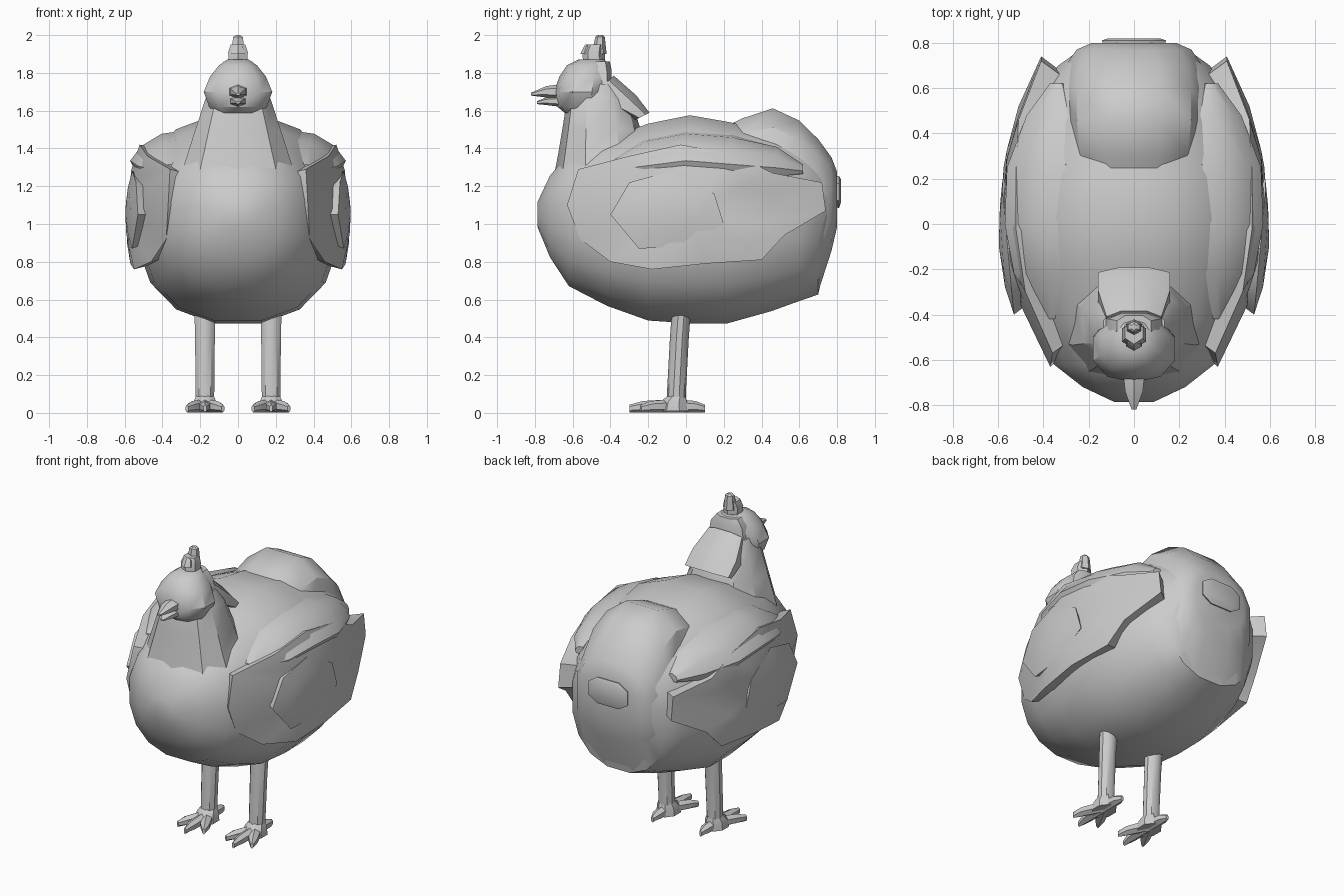
import bpy, bmesh, math
from mathutils import Vector


def finish(bm, name, angle=35):
    bmesh.ops.recalc_face_normals(bm, faces=bm.faces)
    me = bpy.data.meshes.new(name)
    bm.to_mesh(me)
    bm.free()
    ob = bpy.data.objects.new(name, me)
    bpy.context.collection.objects.link(ob)
    bpy.ops.object.select_all(action='DESELECT')
    ob.select_set(True)
    bpy.context.view_layer.objects.active = ob
    bpy.ops.object.shade_smooth_by_angle(angle=math.radians(angle))
    return ob


def loft(name, rings, n, power=1.0):
    """rings: (centre, u vector, v vector); skinned and capped."""
    bm = bmesh.new()
    f = lambda t: math.copysign(abs(t) ** power, t)
    rows = []
    for c, u, v in rings:
        row = []
        for i in range(n):
            a = 2 * math.pi * (i + 0.5) / n
            row.append(bm.verts.new(Vector(c) + Vector(u) * f(math.cos(a)) + Vector(v) * f(math.sin(a))))
        rows.append(row)
    for a, b in zip(rows, rows[1:]):
        for i in range(n):
            j = (i + 1) % n
            bm.faces.new((a[i], a[j], b[j], b[i]))
    bm.faces.new(rows[0])
    bm.faces.new(rows[-1])
    return finish(bm, name)


def loft_y(name, secs, n, power=1.0, x=0):
    # sections: y, bottom z, top z, half width
    return loft(name, [((x, y, (b + t) / 2), (w, 0, 0), (0, 0, (t - b) / 2)) for y, b, t, w in secs], n, power)


def loft_z(name, secs, n, power=1.0, x=0):
    # sections: z, front y, back y, half width
    return loft(name, [((x, (f + b) / 2, z), (w, 0, 0), (0, (b - f) / 2, 0)) for z, f, b, w in secs], n, power)


def dome(name, outline, side, x_rim, x_top, x_in):
    """Shield-like plate: a (y, z, x offset) outline with a raised middle."""
    bm = bmesh.new()
    k = len(outline)
    cy = sum(p[0] for p in outline) / k
    cz = sum(p[1] for p in outline) / k
    rows = []
    for s, x, m in ((0.9, x_in, 0.8), (1.0, x_rim, 1), (0.6, x_top, 0.45)):
        rows.append([bm.verts.new((side * (x + dx * m), cy + (y - cy) * s, cz + (z - cz) * s))
                     for y, z, dx in outline])
    for a, b in zip(rows, rows[1:]):
        for i in range(k):
            j = (i + 1) % k
            bm.faces.new((a[i], a[j], b[j], b[i]))
    bm.faces.new(rows[0])
    mid = bm.verts.new((side * (x_top + 0.005), cy, cz))
    for i in range(k):
        bm.faces.new((rows[2][i], rows[2][(i + 1) % k], mid))
    return finish(bm, name, 40)


# Body with full breast
loft_y("body", [(-0.785, 0.98, 1.12, 0.09), (-0.72, 0.82, 1.26, 0.23), (-0.62, 0.665, 1.38, 0.36),
                (-0.42, 0.56, 1.46, 0.45), (-0.2, 0.48, 1.54, 0.52), (0.02, 0.465, 1.585, 0.545),
                (0.22, 0.465, 1.55, 0.535), (0.45, 0.53, 1.5, 0.48), (0.6, 0.585, 1.46, 0.41),
                (0.7, 0.62, 1.4, 0.34), (0.77, 0.95, 1.3, 0.24)], 16, 0.87)

# Rounded rump and tail
loft_y("tail", [(0.2, 0.95, 1.52, 0.27), (0.3, 0.8, 1.57, 0.31), (0.46, 0.65, 1.625, 0.33),
                (0.6, 0.62, 1.56, 0.33), (0.7, 0.63, 1.46, 0.31), (0.77, 0.85, 1.36, 0.26),
                (0.8, 0.98, 1.28, 0.19)], 12, 0.77)
loft_y("tail_tuft", [(0.72, 1.1, 1.24, 0.12), (0.81, 1.08, 1.26, 0.15), (0.82, 1.11, 1.24, 0.12)], 8, 0.7)

# Neck and hackle feathers
loft_z("neck", [(1.25, -0.7, -0.15, 0.32), (1.38, -0.675, -0.21, 0.275), (1.5, -0.655, -0.24, 0.235),
                (1.66, -0.63, -0.29, 0.18), (1.74, -0.6, -0.35, 0.14)], 10, 0.8)
loft("nape", [((0, -0.43, 1.74), (0.13, 0, 0), (0, 0.05, 0.05)),
              ((0, -0.32, 1.635), (0.17, 0, 0), (0, 0.06, 0.05)),
              ((0, -0.23, 1.57), (0.17, 0, 0), (0, 0.04, 0.02))], 8, 0.9)

# Head
loft_z("head", [(1.57, -0.62, -0.45, 0.1), (1.62, -0.68, -0.42, 0.16), (1.7, -0.7, -0.4, 0.19),
                (1.78, -0.67, -0.4, 0.155), (1.84, -0.63, -0.41, 0.105), (1.87, -0.57, -0.43, 0.06)], 10, 0.9)
loft_z("crest_base", [(1.7, -0.48, -0.39, 0.14), (1.81, -0.5, -0.39, 0.12), (1.86, -0.5, -0.4, 0.08)], 8, 0.8)

# Beak with two halves
loft_y("upper_beak", [(-0.66, 1.66, 1.74, 0.055), (-0.74, 1.67, 1.73, 0.045), (-0.82, 1.68, 1.695, 0.012)], 6)
loft_y("lower_beak", [(-0.66, 1.62, 1.68, 0.05), (-0.74, 1.63, 1.67, 0.035), (-0.79, 1.635, 1.65, 0.012)], 6)

# Comb with ragged points
loft_z("comb", [(1.82, -0.54, -0.43, 0.055), (1.91, -0.55, -0.43, 0.06), (1.95, -0.53, -0.43, 0.045)], 6)
for y, top in ((-0.52, 1.95), (-0.46, 2.0)):
    loft_z("comb_point", [(1.9, y - 0.04, y + 0.04, 0.04), (top - 0.01, y - 0.02, y + 0.03, 0.03),
                          (top, y - 0.01, y + 0.02, 0.012)], 6)

wing = [(-0.63, 1.1, -0.17), (-0.57, 1.29, -0.18), (-0.3, 1.36, -0.06), (-0.03, 1.42, -0.02),
        (0.25, 1.37, -0.02), (0.46, 1.27, -0.03), (0.72, 1.22, -0.13), (0.74, 1.07, -0.13),
        (0.52, 0.94, -0.03), (0.4, 0.81, 0.0), (0.1, 0.79, 0.03), (-0.18, 0.76, 0.01),
        (-0.4, 0.8, -0.08), (-0.56, 0.92, -0.16)]
shoulder = [(-0.4, 1.05, -0.05), (-0.3, 1.22, -0.04), (-0.08, 1.28, -0.02), (0.15, 1.16, 0),
            (0.2, 1.0, 0), (0.0, 0.88, 0), (-0.25, 0.87, -0.02)]

for s, side in ((-1, "left"), (1, "right")):
    # Wing, shoulder covert and the soft back feathers that join it to the body
    dome(side + "_wing", wing, s, 0.54, 0.575, 0.42)
    dome(side + "_wing_cover", shoulder, s, 0.58, 0.592, 0.53)
    slope = lambda w, h: ((w * s, 0, -0.6 * w), (0.5 * h * s, 0, h))
    loft(side + "_back_feathers", [((x * s, y, z), *slope(w, h)) for x, y, z, w, h in (
        (0.37, -0.42, 1.29, 0.03, 0.02), (0.4, -0.22, 1.36, 0.13, 0.05), (0.43, 0.0, 1.39, 0.14, 0.06),
        (0.42, 0.25, 1.37, 0.14, 0.06), (0.37, 0.48, 1.33, 0.1, 0.06), (0.34, 0.62, 1.29, 0.03, 0.02))], 8)

    # Leg
    x = 0.175 * s
    loft_z(side + "_leg", [(0.03, -0.105, 0.0, 0.05), (0.12, -0.1, 0.0, 0.052), (0.4, -0.085, 0.015, 0.055),
                           (0.6, -0.07, 0.03, 0.06)], 10, 1.0, x)
    loft_z(side + "_foot", [(0.01, -0.16, 0.02, 0.07), (0.06, -0.14, 0.01, 0.065), (0.09, -0.1, 0.0, 0.05)], 8, 1, x)

    # Three front toes and one back toe
    base = Vector((x, -0.06, 0.038))
    for tx, ty in ((-0.095, -0.18), (0, -0.24), (0.095, -0.18), (0, 0.16)):
        d = Vector((tx, ty, 0))
        w = Vector((-ty, tx, 0)).normalized()
        loft(side + "_toe", [(base, w * 0.038, (0, 0, 0.035)),
                             (base + d * 0.7 + Vector((0, 0, -0.005)), w * 0.032, (0, 0, 0.03)),
                             (base + d + Vector((0, 0, -0.015)), w * 0.01, (0, 0, 0.02))], 6)
